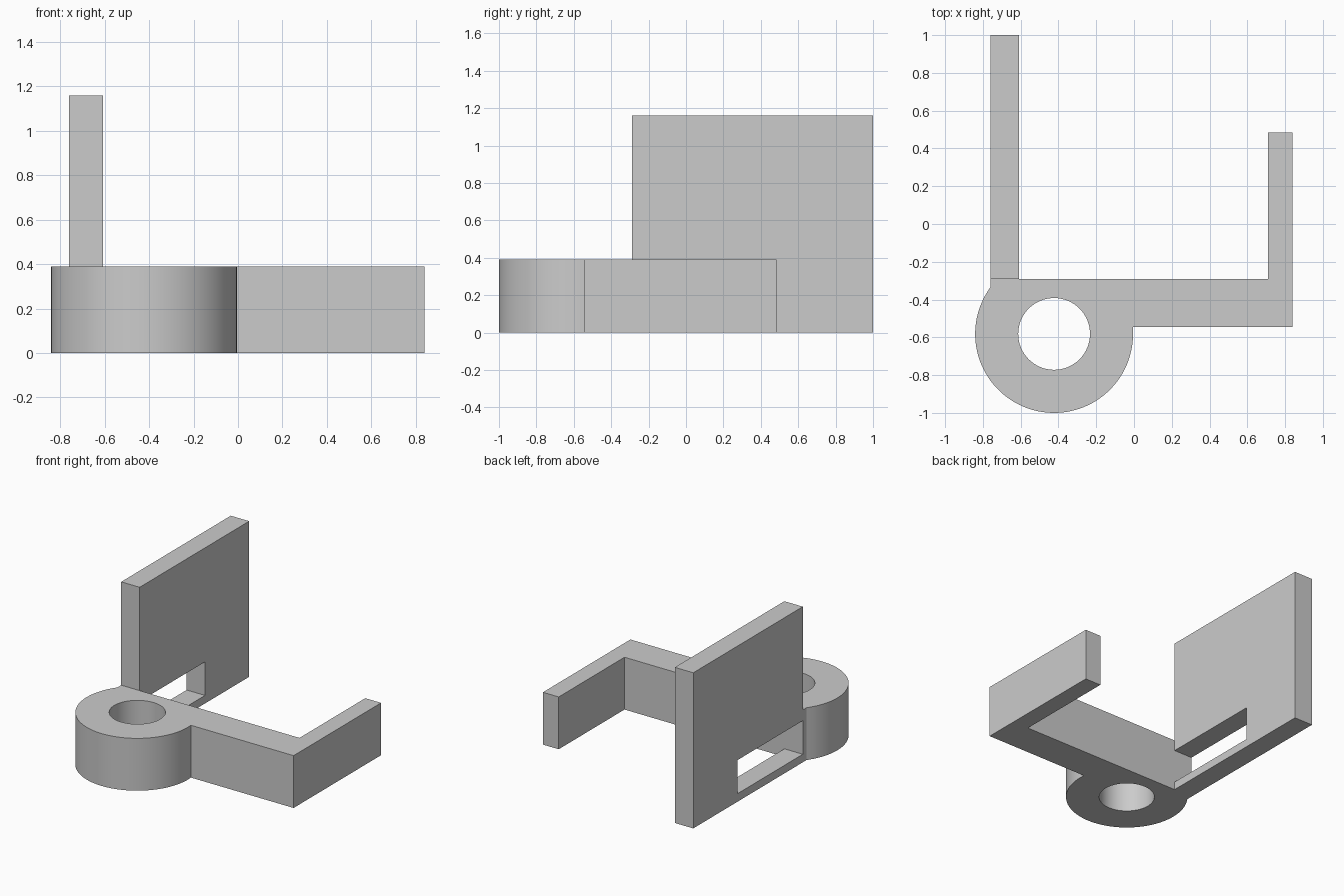
import bpy
import bmesh
from math import cos, sin, atan2, hypot, pi
from mathutils import Matrix

default = bpy.data.objects.get("Cube")
if default:
    bpy.data.objects.remove(default, do_unlink=True)

grey = bpy.data.materials.new("plain grey")
grey.use_nodes = True
grey.diffuse_color = (0.6, 0.6, 0.6, 1)
grey.node_tree.nodes["Principled BSDF"].inputs["Base Color"].default_value = (0.6, 0.6, 0.6, 1)


def arc(cx, cy, r, start, end, steps):
    angles = [start + (end - start) * i / steps for i in range(steps + 1)]
    return [(cx + r * cos(a), cy + r * sin(a)) for a in angles]


def prism(name, outlines, depth, matrix):
    """Extrude closed outlines (inner ones become holes) from 0 to depth along local z."""
    curve = bpy.data.curves.new(name, "CURVE")
    curve.dimensions = "2D"
    curve.fill_mode = "BOTH"
    curve.extrude = depth / 2
    for points in outlines:
        spline = curve.splines.new("POLY")
        spline.points.add(len(points) - 1)
        for p, (u, v) in zip(spline.points, points):
            p.co = (u, v, 0, 1)
        spline.use_cyclic_u = True
    temp = bpy.data.objects.new(name + " outline", curve)
    bpy.context.collection.objects.link(temp)
    bpy.context.view_layer.update()
    mesh = bpy.data.meshes.new_from_object(temp.evaluated_get(bpy.context.evaluated_depsgraph_get()))
    bpy.data.objects.remove(temp, do_unlink=True)

    bm = bmesh.new()
    bm.from_mesh(mesh)
    bmesh.ops.remove_doubles(bm, verts=bm.verts, dist=0.0001)
    bmesh.ops.transform(bm, matrix=matrix @ Matrix.Translation((0, 0, depth / 2)), verts=bm.verts)
    bmesh.ops.recalc_face_normals(bm, faces=bm.faces)
    bm.to_mesh(mesh)
    bm.free()
    mesh.name = name
    mesh.materials.clear()
    mesh.materials.append(grey)
    obj = bpy.data.objects.new(name, mesh)
    bpy.context.collection.objects.link(obj)
    bpy.ops.object.select_all(action="DESELECT")
    obj.select_set(True)
    bpy.context.view_layer.objects.active = obj
    bpy.ops.object.shade_smooth_by_angle(angle=pi / 6)
    return obj


# Shared dimensions
cx, cy, radius, bore = -0.423, -0.582, 0.418, 0.19
left, inner = -0.76, -0.608
arm_front, arm_back = -0.545, -0.29

# Ring with L-shaped arm, one flat body
dx = left - cx
start = atan2((radius ** 2 - dx ** 2) ** 0.5, dx)
dy = arm_front - cy
end = 2 * pi + atan2(dy, (radius ** 2 - dy ** 2) ** 0.5)
body = arc(cx, cy, radius, start, end, 64) + [
    (0.84, arm_front), (0.84, 0.485), (0.71, 0.485), (0.71, arm_back), (left, arm_back)]
hole = arc(cx, cy, bore, 0, 2 * pi, 64)[:-1]
prism("ring_and_arm", [body, hole], 0.39, Matrix.Identity(4))

# Upright plate with a slot that opens against the arm; local x, y, z become y, z, x
upright = Matrix(((0, 0, 1, left), (1, 0, 0, 0), (0, 1, 0, 0), (0, 0, 0, 1)))
plate = [(arm_back, 0), (1, 0), (1, 1.16), (arm_back, 1.16),
         (arm_back, 0.31), (0.48, 0.31), (0.48, 0.06), (arm_back, 0.06)]
prism("upright_plate", [plate], inner - left, upright)
